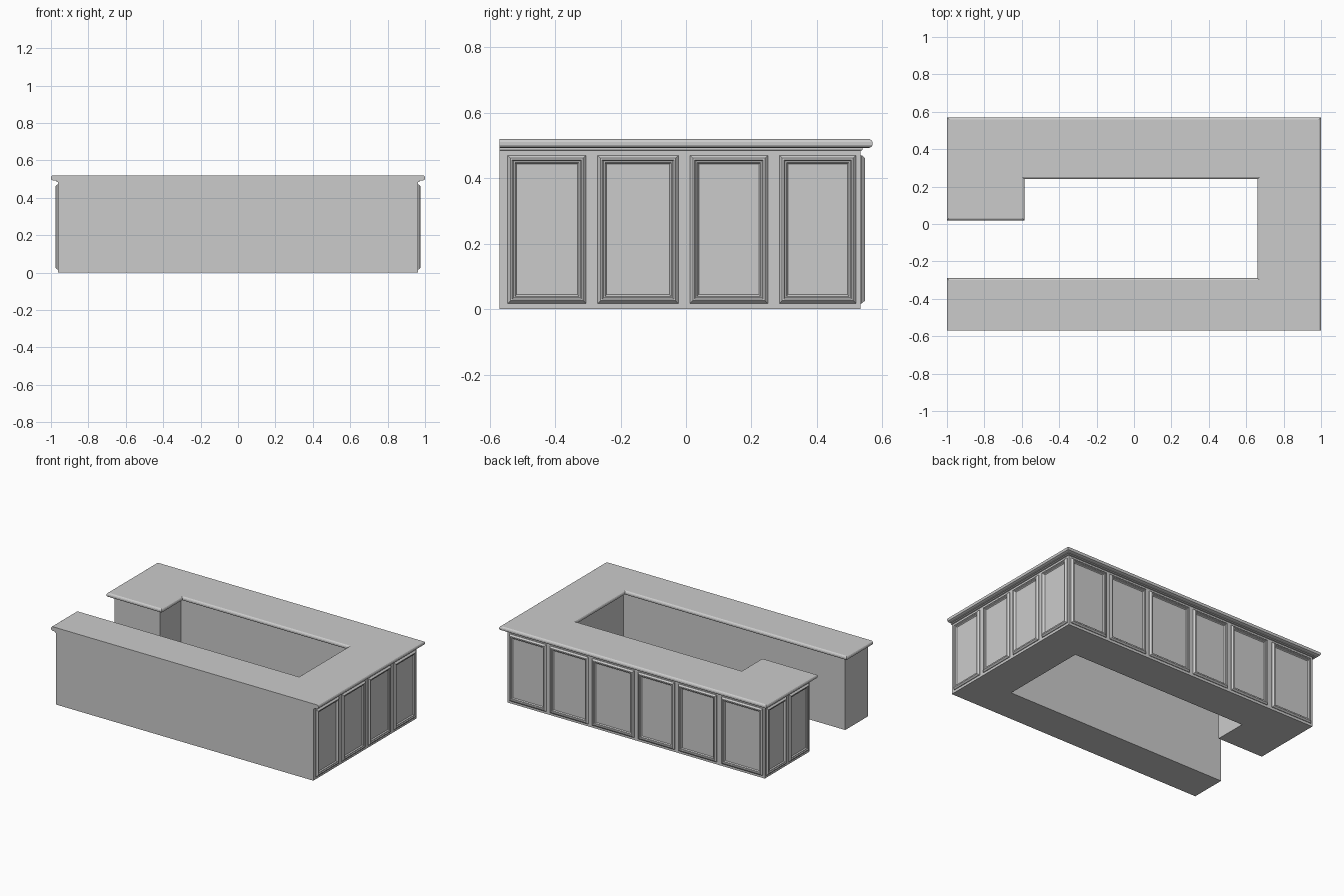
import bpy, bmesh

if "Cube" in bpy.data.objects:
    bpy.data.objects.remove(bpy.data.objects["Cube"])

D = 0.037            # how far the cabinet body sits behind the counter edge
FRONT = -0.57        # flat front face


def loft(name, rings, cap_start=True):
    """Skin a stack of equal-length closed rings and cap both ends."""
    bm = bmesh.new()
    rows = [[bm.verts.new(p) for p in ring] for ring in rings]
    n = len(rows[0])
    for a, b in zip(rows, rows[1:]):
        for i in range(n):
            j = (i + 1) % n
            bm.faces.new((a[i], a[j], b[j], b[i]))
    if cap_start:
        bm.faces.new(rows[0][::-1])
    bm.faces.new(rows[-1])
    bmesh.ops.recalc_face_normals(bm, faces=bm.faces)
    mesh = bpy.data.meshes.new(name)
    bm.to_mesh(mesh)
    bm.free()
    ob = bpy.data.objects.new(name, mesh)
    bpy.context.collection.objects.link(ob)
    return ob


def outline(d, z):
    """C-shaped plan, inset by d on every side but the flat front."""
    return [(x, y, z) for x, y in (
        (-1 + d, FRONT), (1 - d, FRONT), (1 - d, .57 - d), (-1 + d, .57 - d),
        (-1 + d, .02 + d), (-.585 - d, .02 + d), (-.585 - d, .24 + d),
        (.66 + d, .24 + d), (.66 + d, -.29 - d), (-1 + d, -.29 - d))]


# Cabinet body and moulded counter: one profile of (inset, height)
profile = [(D, 0), (D, .484), (.03, .486), (.03, .492), (.012, .492), (.003, .496),
           (0, .502), (0, .51), (.003, .516), (.01, .52)]
loft("counter", [outline(d, z) for d, z in profile])

# Raised picture-frame panels: profile of (inset, height off the wall)
frame = [(0, -.003), (0, .004), (.009, .014), (.014, .014), (.018, .009),
         (.022, .009), (.027, .002)]


def panel(name, u0, u1, place, v0=.017, v1=.47):
    rings = []
    for i, h in frame:
        rect = ((u0 + i, v0 + i), (u1 - i, v0 + i), (u1 - i, v1 - i), (u0 + i, v1 - i))
        rings.append([place(u, v, h) for u, v in rect])
    loft(name, rings)


walls = {
    "right": (lambda u, v, h: (1 - D + h, u, v),
              [(-.545, -.305), (-.27, -.023), (.012, .25), (.285, .52)]),
    "back": (lambda u, v, h: (u, .57 - D + h, v),
             [(.67, .947), (.355, .642), (.012, .327), (-.29, -.018),
              (-.605, -.32), (-.95, -.642)]),
    "left": (lambda u, v, h: (-1 + D - h, u, v),
             [(.07, .28), (.31, .52)]),
}
for side, (place, spans) in walls.items():
    for k, (u0, u1) in enumerate(spans):
        panel(f"{side}_panel_{k + 1}", u0, u1, place)
